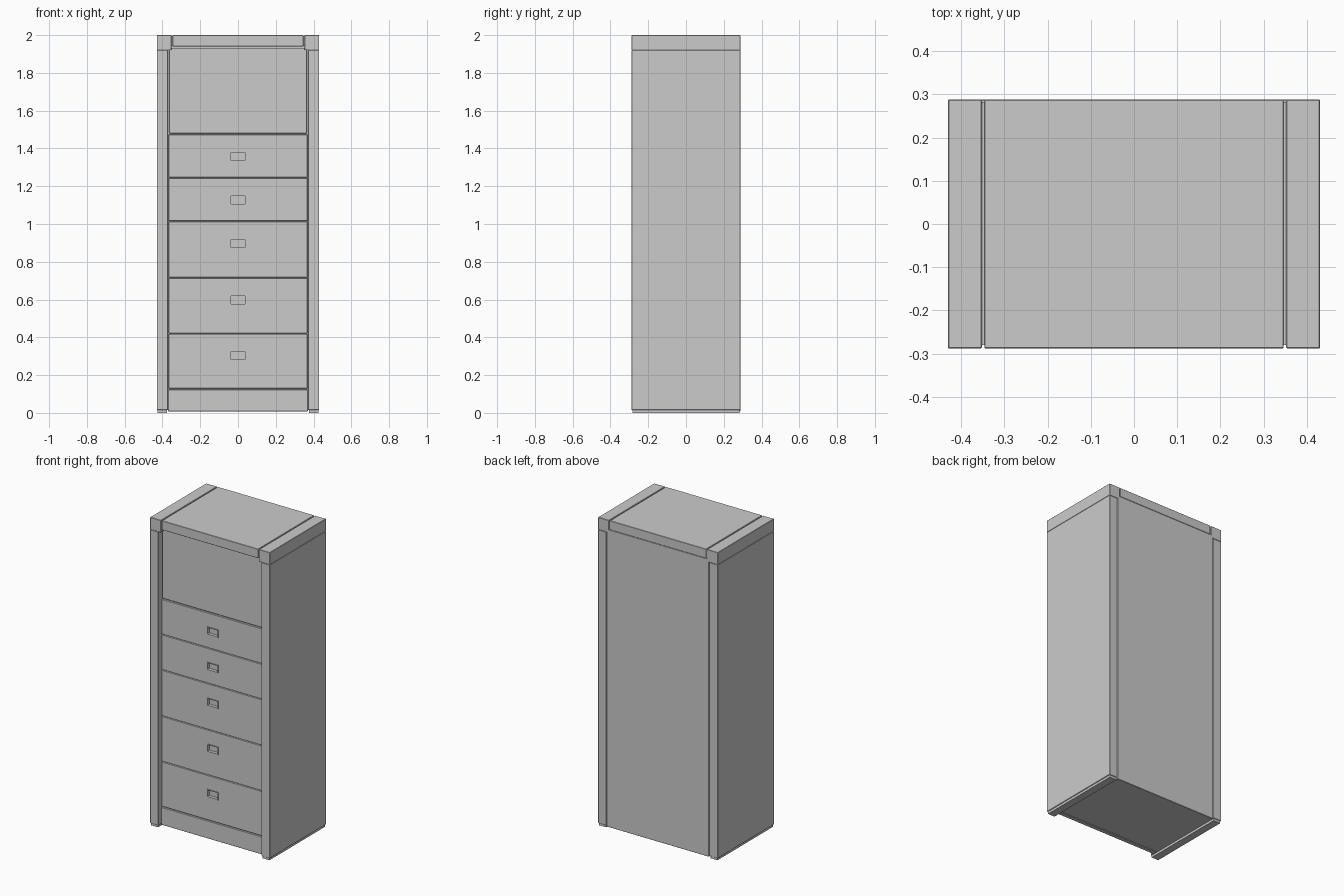
import bpy, bmesh

if "Cube" in bpy.data.objects:
    bpy.data.objects.remove(bpy.data.objects["Cube"])


def box(name, x0, x1, y0, y1, z0, z1, bevel=0.0):
    """Axis-aligned box from its limits, with an optional small chamfer."""
    bm = bmesh.new()
    bmesh.ops.create_cube(bm, size=1)
    for v in bm.verts:
        v.co.x = x1 if v.co.x > 0 else x0
        v.co.y = y1 if v.co.y > 0 else y0
        v.co.z = z1 if v.co.z > 0 else z0
    mesh = bpy.data.meshes.new(name)
    bm.to_mesh(mesh)
    bm.free()
    obj = bpy.data.objects.new(name, mesh)
    bpy.context.collection.objects.link(obj)
    if bevel:
        mod = obj.modifiers.new("edge", 'BEVEL')
        mod.width = bevel
        mod.segments = 1
    return obj


def mirrored(name, x0, x1, *rest):
    """A right-hand box and its left-hand twin."""
    box(name + "_right", x0, x1, *rest)
    box(name + "_left", -x1, -x0, *rest)


W, D, H = 0.43, 0.288, 2.0
INNER = 0.37          # inner face of the side panels
FRONT = -D + 0.03     # recessed plane of the drawer fronts
EDGE = 0.002

# Side panels, their feet and the top corner blocks
mirrored("side_panel", INNER, W, -D, D, 0.015, 1.92, EDGE)
mirrored("foot", INNER + 0.005, W - 0.005, -D + 0.004, D - 0.004, 0, 0.016)
mirrored("top_corner", 0.352, W, -D, D, 1.92, H, EDGE)

# Top board between the corner blocks, with a narrow groove either side
box("top_board", -0.346, 0.346, -D, D, 1.94, H, EDGE)
box("top_core", -0.36, 0.36, -D + 0.008, D - 0.006, 1.942, H - 0.006)

# Carcass behind the fronts, and the back panel
box("carcass", -INNER, INNER, FRONT + 0.025, D - 0.006, 0.012, 1.94)
box("back_panel", -INNER + 0.003, INNER - 0.003, D - 0.012, D, 0.008, 1.94, EDGE)

# Plinth and upper door
box("plinth", -INNER, INNER, FRONT, FRONT + 0.03, 0.008, 0.123, EDGE)
box("upper_door", -INNER + 0.006, INNER - 0.006, FRONT, FRONT + 0.03, 1.48, 1.933, EDGE)

# Drawer fronts with a recessed finger pull
levels = [0.127, 0.42, 0.715, 1.015, 1.245, 1.475]
pulls = [0.303, 0.597, 0.896, 1.128, 1.358]
for i, z in enumerate(pulls):
    tag = f"{i + 1}"
    front = box("drawer_front_" + tag, -INNER + 0.002, INNER - 0.002, FRONT, FRONT + 0.03,
                levels[i] + 0.0015, levels[i + 1] - 0.0015, EDGE)
    cutter = box("pull_cutter_" + tag, -0.038, 0.038, FRONT - 0.02, FRONT + 0.018,
                 z - 0.022, z + 0.022)
    cutter.hide_render = True
    cutter.hide_viewport = True
    cut = front.modifiers.new("pull", 'BOOLEAN')
    cut.operation = 'DIFFERENCE'
    cut.solver = 'EXACT'
    cut.object = cutter
    # Thin metal rim around the pull
    f0, f1 = FRONT - 0.004, FRONT + 0.016
    box("pull_top_" + tag, -0.041, 0.041, f0, f1, z + 0.021, z + 0.025)
    box("pull_bottom_" + tag, -0.041, 0.041, f0, f1, z - 0.025, z - 0.021)
    mirrored("pull_side_" + tag, 0.037, 0.041, f0, f1, z - 0.022, z + 0.022)
